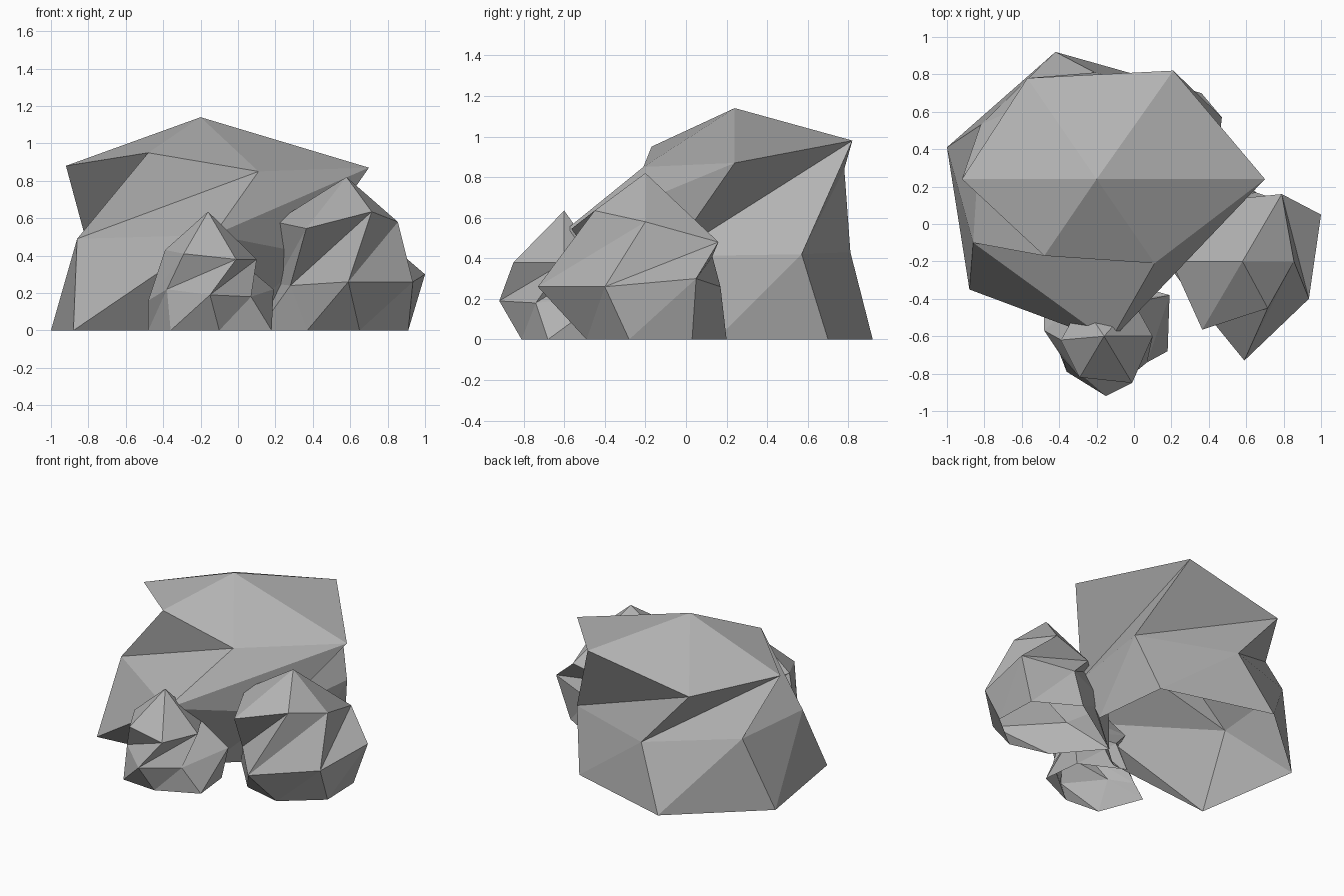
import bpy
import bmesh

default_cube = bpy.data.objects.get("Cube")
if default_cube:
    bpy.data.objects.remove(default_cube, do_unlink=True)

SIDES = 6


def make_material(name, colour):
    material = bpy.data.materials.new(name)
    material.use_nodes = True
    material.diffuse_color = colour
    shader = material.node_tree.nodes["Principled BSDF"]
    shader.inputs["Base Color"].default_value = colour
    shader.inputs["Roughness"].default_value = 0.9
    return material


def make_rock(name, material, peak, shoulder, waist, foot):
    """Faceted boulder shell, open underneath: a peak fanned to a shoulder
    ring, then twisted triangle bands down through the waist ring to the
    foot ring. Every ring runs anticlockwise as seen from above."""
    mesh = bpy.data.meshes.new(name)
    bm = bmesh.new()
    top = bm.verts.new(peak)
    upper = [bm.verts.new(point) for point in shoulder]
    middle = [bm.verts.new(point) for point in waist]
    lower = [bm.verts.new((x, y, 0)) for x, y in foot]

    for i in range(SIDES):
        j = (i + 1) % SIDES
        k = (i + 2) % SIDES
        # Cap fan
        bm.faces.new((top, upper[i], upper[j]))
        # Band from shoulder to waist
        bm.faces.new((middle[i], upper[k], upper[j]))
        bm.faces.new((middle[i], middle[j], upper[k]))
        # Band from waist to foot
        bm.faces.new((middle[i], lower[i], middle[j]))
        bm.faces.new((lower[i], lower[j], middle[j]))

    bm.to_mesh(mesh)
    bm.free()

    mesh.materials.append(material)
    rock = bpy.data.objects.new(name, mesh)
    bpy.context.collection.objects.link(rock)
    return rock


stone = make_material("stone grey", (0.45, 0.45, 0.45, 1.0))

# Large overhanging boulder at the back
make_rock(
    "large_boulder", stone,
    peak=(-.2, .24, 1.14),
    shoulder=[(.7, .24, .87), (.21, .82, .98), (-.57, .78, .84),
              (-.92, .24, .88), (-.48, -.17, .95), (.11, -.21, .85)],
    waist=[(.47, .57, .42), (-.21, .81, .43), (-.82, .53, .51),
           (-.86, -.1, .49), (-.13, -.63, .51), (.38, -.08, .41)],
    foot=[(.36, .7), (-.42, .92), (-1, .41),
          (-.88, -.35), (-.04, -.26), (.42, .15)],
)

# Medium boulder at the front, on the +x side
make_rock(
    "medium_boulder", stone,
    peak=(.58, -.2, .82),
    shoulder=[(.79, .16, .48), (.5, .13, .41), (.2, -.2, .58),
              (.365, -.565, .545), (.715, -.45, .635), (.855, -.2, .58)],
    waist=[(.65, .17, .26), (.2, -.02, .25), (.28, -.35, .24),
           (.59, -.73, .26), (.935, -.4, .26), (1, .05, .3)],
    foot=[(.6, .2), (.11, -.12), (.37, -.42),
          (.65, -.49), (.91, -.28), (.9, .03)],
)

# Small boulder at the very front
make_rock(
    "small_boulder", stone,
    peak=(-.16, -.6, .635),
    shoulder=[(.1, -.6, .38), (0, -.42, .38), (-.28, -.42, .38),
              (-.39, -.62, .43), (-.29, -.82, .41), (-.01, -.85, .38)],
    waist=[(.19, -.38, .22), (-.1, -.3, .2), (-.48, -.57, .16),
           (-.38, -.72, .22), (-.15, -.92, .19), (.07, -.74, .18)],
    foot=[(.15, -.4), (-.15, -.25), (-.48, -.48),
          (-.36, -.79), (-.1, -.81), (.18, -.68)],
)
